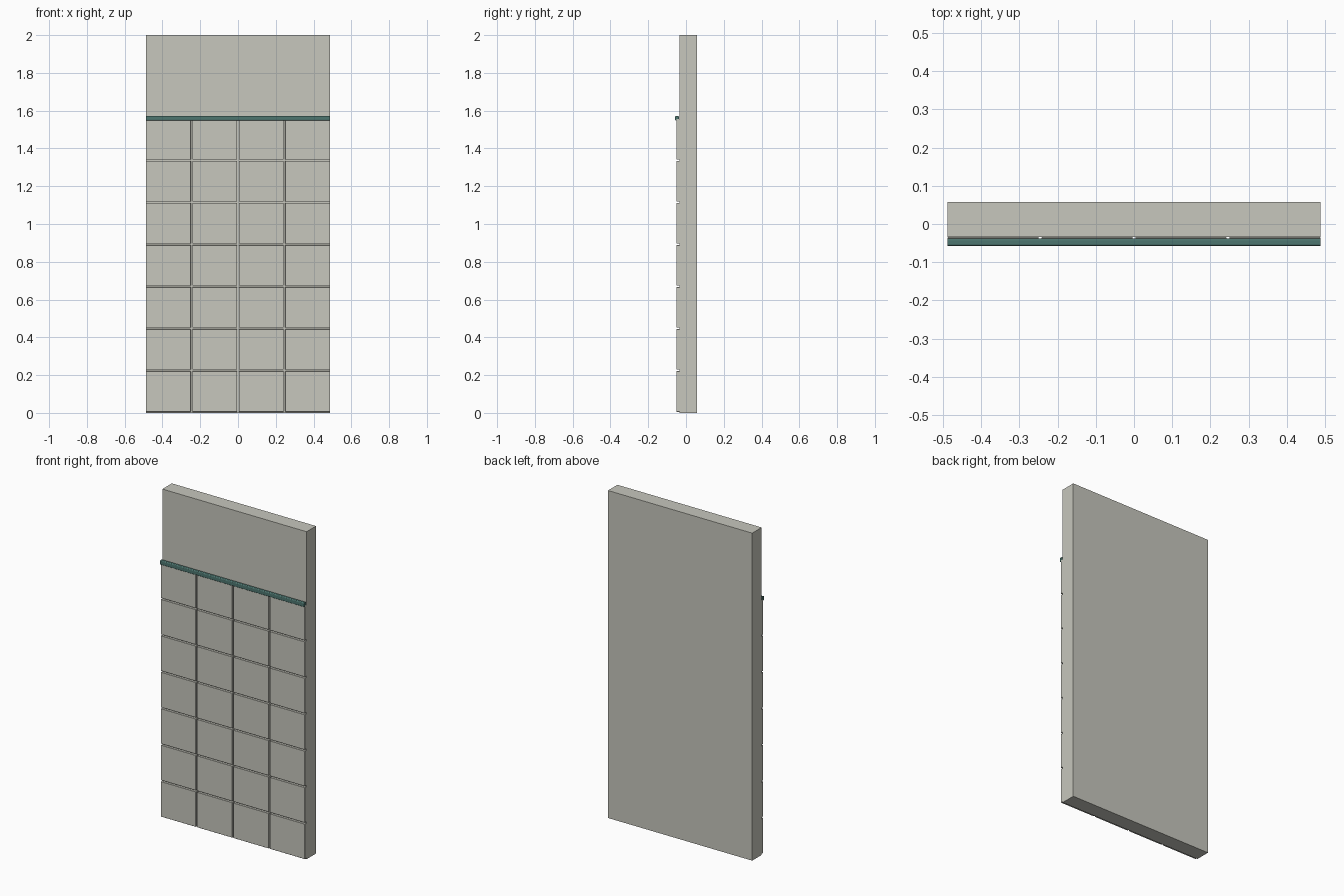
import bpy

cube = bpy.data.objects.get("Cube")
if cube:
    bpy.data.objects.remove(cube, do_unlink=True)


def make_material(name, colour):
    mat = bpy.data.materials.new(name)
    mat.use_nodes = True
    mat.diffuse_color = colour
    mat.node_tree.nodes["Principled BSDF"].inputs["Base Color"].default_value = colour
    return mat


def box(name, low, high, mat, bevel=0, segments=1):
    """Axis-aligned box between two corners, with optional softened edges."""
    bpy.ops.mesh.primitive_cube_add(
        size=1, location=[(a + b) / 2 for a, b in zip(low, high)])
    obj = bpy.context.object
    obj.name = name
    obj.scale = [b - a for a, b in zip(low, high)]
    bpy.ops.object.transform_apply(location=False, rotation=False, scale=True)
    obj.data.materials.append(mat)
    if bevel:
        mod = obj.modifiers.new("Soft edges", "BEVEL")
        mod.width = bevel
        mod.segments = segments
    return obj


stone = make_material("warm light grey", (0.57, 0.57, 0.51, 1))
green = make_material("dark teal green", (0.075, 0.18, 0.16, 1))

HALF = 0.487          # half width of the panel
WALL_FRONT = -0.034
TILE_FRONT = -0.05
COLUMNS, ROWS = 4, 7
GAP = 0.008
TILE_LOW, TILE_HIGH = 0.006, 1.556

# Wall slab
box("wall_panel", (-HALF, WALL_FRONT, 0), (HALF, 0.057, 2), stone)

# Grid of wall tiles separated by narrow joints
pitch_x = (2 * HALF + GAP) / COLUMNS
pitch_z = (TILE_HIGH - TILE_LOW + GAP) / ROWS
for row in range(ROWS):
    for column in range(COLUMNS):
        x = -HALF + column * pitch_x
        z = TILE_LOW + row * pitch_z
        box(f"tile_{row + 1}_{column + 1}", (x, TILE_FRONT, z),
            (x + pitch_x - GAP, WALL_FRONT, z + pitch_z - GAP), stone, 0.001)

# Rounded border rail capping the tiles
rail = box("border_rail", (-HALF, -0.057, 1.547), (HALF, -0.038, 1.573), green)
rail_bevel = rail.modifiers.new("Rounded front", "BEVEL")
rail_bevel.width = 0.005
rail_bevel.segments = 3
rail_bevel.limit_method = "WEIGHT"
weights = rail.data.attributes.new("bevel_weight_edge", "FLOAT", "EDGE")
for edge in rail.data.edges:
    ends = [rail.data.vertices[i].co for i in edge.vertices]
    along_x = abs(ends[0].x - ends[1].x) > HALF
    weights.data[edge.index].value = 1.0 if along_x else 0.0
